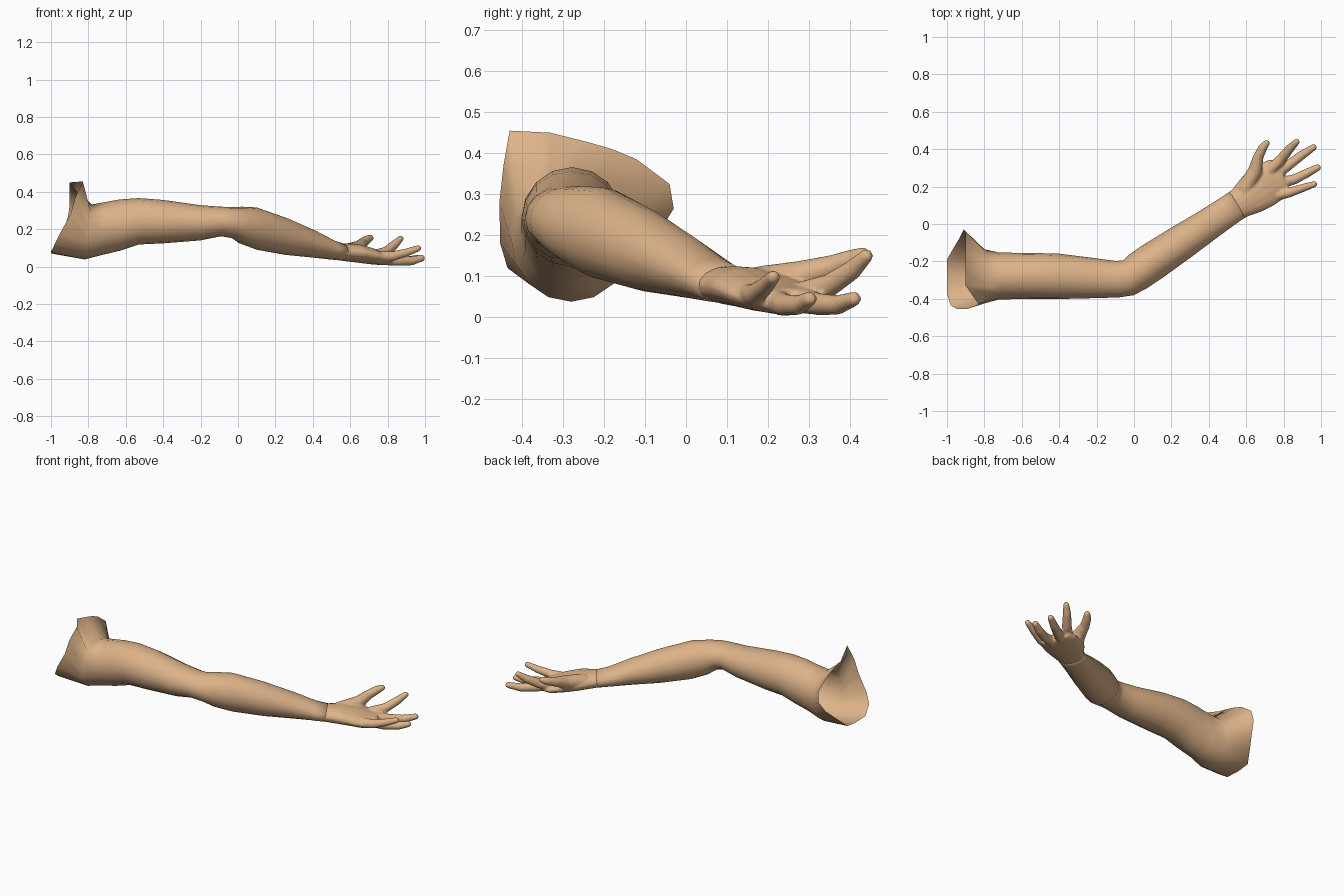
import bpy, bmesh, math
from mathutils import Vector

N = 16
skin = bpy.data.materials.new("skin tan")
skin.diffuse_color = (0.72, 0.45, 0.25, 1)


def ellipse(x, y, z, ry, rz, yaw=0, lean=0):
    """Cross-section facing along +x turned by yaw; lean shifts its top forward."""
    a = math.radians(yaw)
    pts = []
    for k in range(N):
        t = 2 * math.pi * k / N
        w = ry * math.cos(t)
        pts.append(Vector((x - w * math.sin(a) + lean * math.sin(t),
                           y + w * math.cos(a), z + rz * math.sin(t))))
    return pts


def loft(bm, rings, cap_start=True, cap_end=True):
    vs = [[bm.verts.new(p) for p in r] for r in rings]
    for a, b in zip(vs, vs[1:]):
        for i in range(N):
            j = (i + 1) % N
            bm.faces.new((a[i], a[j], b[j], b[i]))
    if cap_start:
        bm.faces.new(vs[0][::-1])
    if cap_end:
        bm.faces.new(vs[-1])


def finger(bm, path):
    """Round tapering tube through (x, y, z, radius) points with a domed tip."""
    pts = [Vector(p[:3]) for p in path]
    rad = [p[3] for p in path]
    end = (pts[-1] - pts[-2]).normalized()
    for f, s in ((0.5, 0.85), (0.85, 0.5)):
        pts.append(Vector(path[-1][:3]) + end * rad[len(path) - 1] * f)
        rad.append(path[-1][3] * s)
    rings = []
    for i, p in enumerate(pts):
        d = (pts[min(i + 1, len(pts) - 1)] - pts[max(i - 1, 0)]).normalized()
        side = Vector((0, 0, 1)).cross(d).normalized()
        up = d.cross(side)
        rings.append([p + rad[i] * (side * math.cos(2 * math.pi * k / N)
                                    + up * math.sin(2 * math.pi * k / N)) for k in range(N)])
    loft(bm, rings)


def finish(bm, name):
    me = bpy.data.meshes.new(name)
    bm.to_mesh(me)
    bm.free()
    me.materials.append(skin)
    ob = bpy.data.objects.new(name, me)
    bpy.context.collection.objects.link(ob)
    for p in me.polygons:
        p.use_smooth = True
    return ob


# Arm: open shoulder rim, then sections down to the wrist
rim = [(-.91, -.03, .265), (-.90, -.04, .325), (-.90, -.12, .385), (-.90, -.18, .41),
       (-.90, -.25, .43), (-.90, -.33, .45), (-.83, -.43, .455), (-.87, -.445, .37),
       (-.895, -.455, .28), (-.95, -.453, .18), (-.98, -.435, .12), (-1.0, -.37, .075),
       (-1.0, -.27, .07), (-1.0, -.19, .08), (-.96, -.12, .15), (-.93, -.07, .20)]
sections = [(-.80, -.28, .185, .145, .147, 0, .02),
            (-.72, -.278, .203, .125, .142, 0, .01),
            (-.63, -.278, .222, .124, .137),
            (-.53, -.278, .242, .123, .124),
            (-.40, -.28, .24, .121, .116),
            (-.20, -.29, .234, .106, .094),
            (-.09, -.295, .241, .098, .079, 5),
            (-.03, -.288, .235, .097, .083, 17),
            (.02, -.255, .22, .101, .1, 28),
            (.10, -.20, .203, .102, .113, 34),
            (.25, -.10, .163, .095, .1, 34),
            (.40, .00, .122, .085, .074, 34),
            (.50, .068, .09, .081, .053, 32),
            (.57, .115, .075, .08, .044, 30)]
bm = bmesh.new()
loft(bm, [rim] + [ellipse(*s) for s in sections], False, True)
arm = finish(bm, "arm")

# Hand: palm and digits fused into one skin
bm = bmesh.new()
loft(bm, [ellipse(*s) for s in [(.53, .088, .08, .078, .044, 32),
                                (.57, .115, .077, .085, .048, 30),
                                (.63, .16, .072, .108, .05, 28),
                                (.70, .205, .058, .117, .045, 24),
                                (.76, .24, .044, .112, .036, 22),
                                (.80, .255, .042, .095, .027, 20)]])
finger(bm, [(.59, .18, .08, .045), (.648, .285, .1, .039), (.665, .36, .125, .028),
            (.69, .41, .143, .024), (.709, .432, .153, .018)])            # thumb
finger(bm, [(.72, .28, .055, .032), (.79, .35, .078, .028), (.835, .405, .115, .024),
            (.87, .44, .15, .017)])                                        # index
finger(bm, [(.75, .26, .045, .033), (.84, .325, .032, .027), (.90, .37, .03, .024),
            (.96, .41, .045, .018)])                                       # middle
finger(bm, [(.75, .21, .042, .033), (.86, .24, .03, .027), (.93, .275, .03, .024),
            (.983, .302, .045, .018)])                                     # ring
finger(bm, [(.74, .15, .05, .032), (.83, .168, .056, .026), (.90, .192, .075, .022),
            (.964, .213, .098, .017)])                                     # little
hand = finish(bm, "hand")
fuse = hand.modifiers.new("fuse", 'REMESH')
fuse.mode = 'VOXEL'
fuse.voxel_size = 0.006
fuse.use_smooth_shade = True
soft = hand.modifiers.new("soften", 'SMOOTH')
soft.factor = 0.5
soft.iterations = 5
